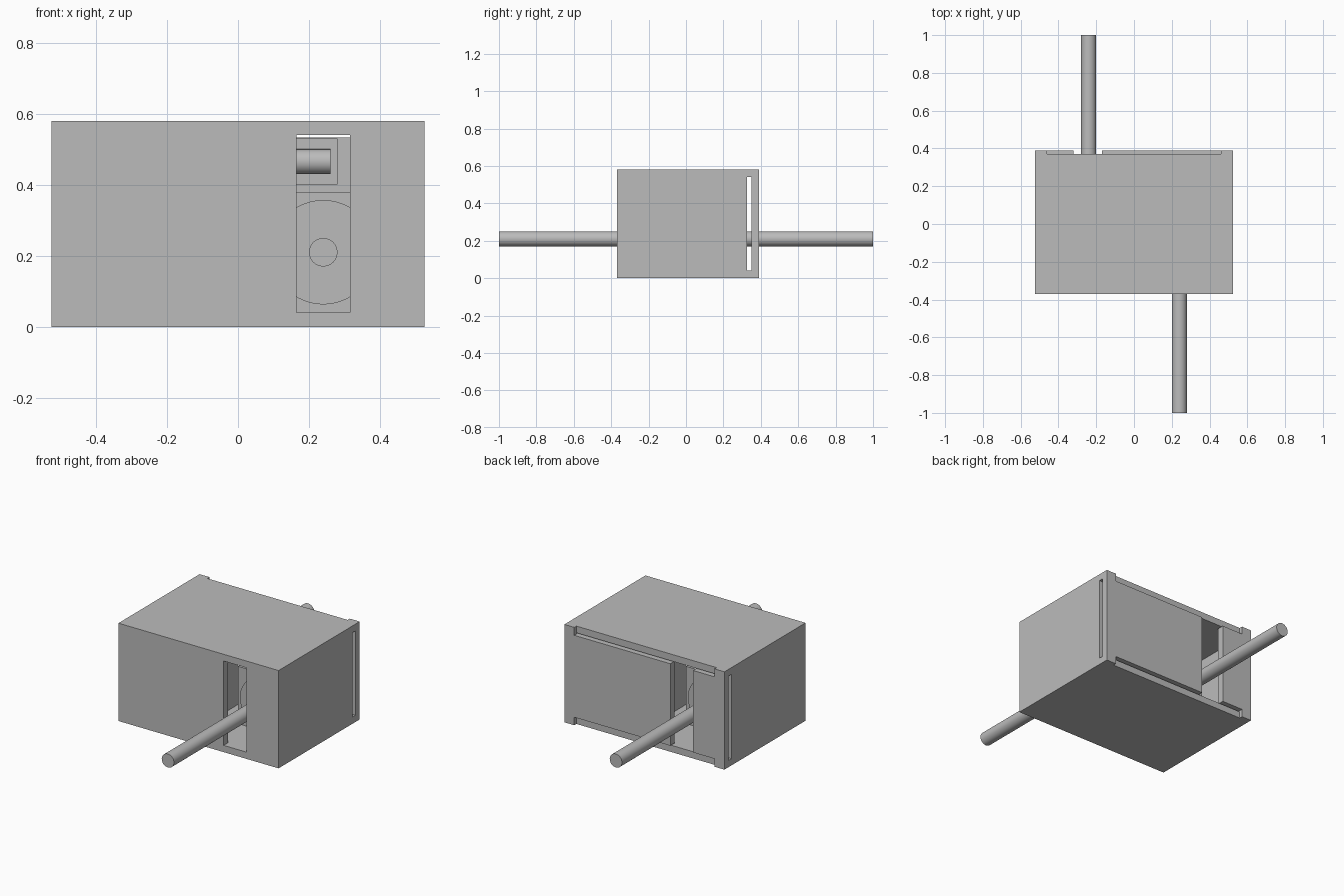
import bpy
from math import pi

if "Cube" in bpy.data.objects:
    bpy.data.objects.remove(bpy.data.objects["Cube"], do_unlink=True)

GREY = (0.5, 0.5, 0.5, 1.0)
mat = bpy.data.materials.new("plain grey")
mat.use_nodes = True
mat.diffuse_color = GREY
mat.node_tree.nodes["Principled BSDF"].inputs["Base Color"].default_value = GREY


def box(name, x, y, z):
    """Box spanning the given (low, high) ranges."""
    spans = (x, y, z)
    bpy.ops.mesh.primitive_cube_add(size=1, location=[(a + b) / 2 for a, b in spans])
    ob = bpy.context.object
    ob.name = name
    ob.scale = [b - a for a, b in spans]
    bpy.ops.object.transform_apply(location=False, rotation=False, scale=True)
    ob.data.materials.append(mat)
    return ob


def rod(name, radius, length, centre, rotation):
    bpy.ops.mesh.primitive_cylinder_add(vertices=48, radius=radius, depth=length,
                                        location=centre, rotation=rotation)
    ob = bpy.context.object
    ob.name = name
    ob.data.materials.append(mat)
    bpy.ops.object.shade_smooth_by_angle()
    return ob


def cut(target, x, y, z):
    cutter = box("cutter", x, y, z)
    cutter.hide_render = True
    mod = target.modifiers.new("cut", "BOOLEAN")
    mod.operation = "DIFFERENCE"
    mod.solver = "EXACT"
    mod.object = cutter
    bpy.context.view_layer.objects.active = target
    bpy.ops.object.modifier_apply(modifier=mod.name)
    bpy.data.objects.remove(cutter, do_unlink=True)


# Hollow housing
housing = box("housing", (-0.525, 0.525), (-0.37, 0.39), (0, 0.58))
INNER_Z = (0.04, 0.54)
cut(housing, (-0.485, 0.485), (-0.33, 0.35), INNER_Z)

# Shaft openings in the front and back, and the thin slots through both ends
cut(housing, (0.165, 0.315), (-0.45, -0.25), INNER_Z)
cut(housing, (-0.32, -0.17), (0.25, 0.45), INNER_Z)
cut(housing, (-0.6, 0.6), (0.325, 0.35), INNER_Z)

# Recessed lips above and below the back panel, with a narrow gap behind each
LIP_X = (-0.46, 0.46)
for lip, gap in (((0.533, 0.65), (0.533, 0.54)), ((-0.05, 0.047), (0.04, 0.047))):
    cut(housing, LIP_X, (0.37, 0.45), lip)
    cut(housing, LIP_X, (0.34, 0.38), gap)

# Two motors facing opposite ways, each with a round boss and a long shaft
for side, s in (("front", 1), ("back", -1)):
    x = 0.24 * s
    box(side + "_motor", (x - 0.17, x + 0.17), sorted((-0.1 * s, 0.3 * s)), (0.04, 0.38))
    rod(side + "_motor_boss", 0.147, 0.02, (x, -0.105 * s, 0.21), (pi / 2, 0, 0))
    rod(side + "_shaft", 0.04, 0.9, (x, -0.55 * s, 0.21), (pi / 2, 0, 0))

# Battery in its tray above the motors
box("battery_tray", (-0.28, 0.28), (-0.04, 0.06), (0.4, 0.53))
rod("battery", 0.035, 0.52, (0, -0.05, 0.465), (0, pi / 2, 0))
